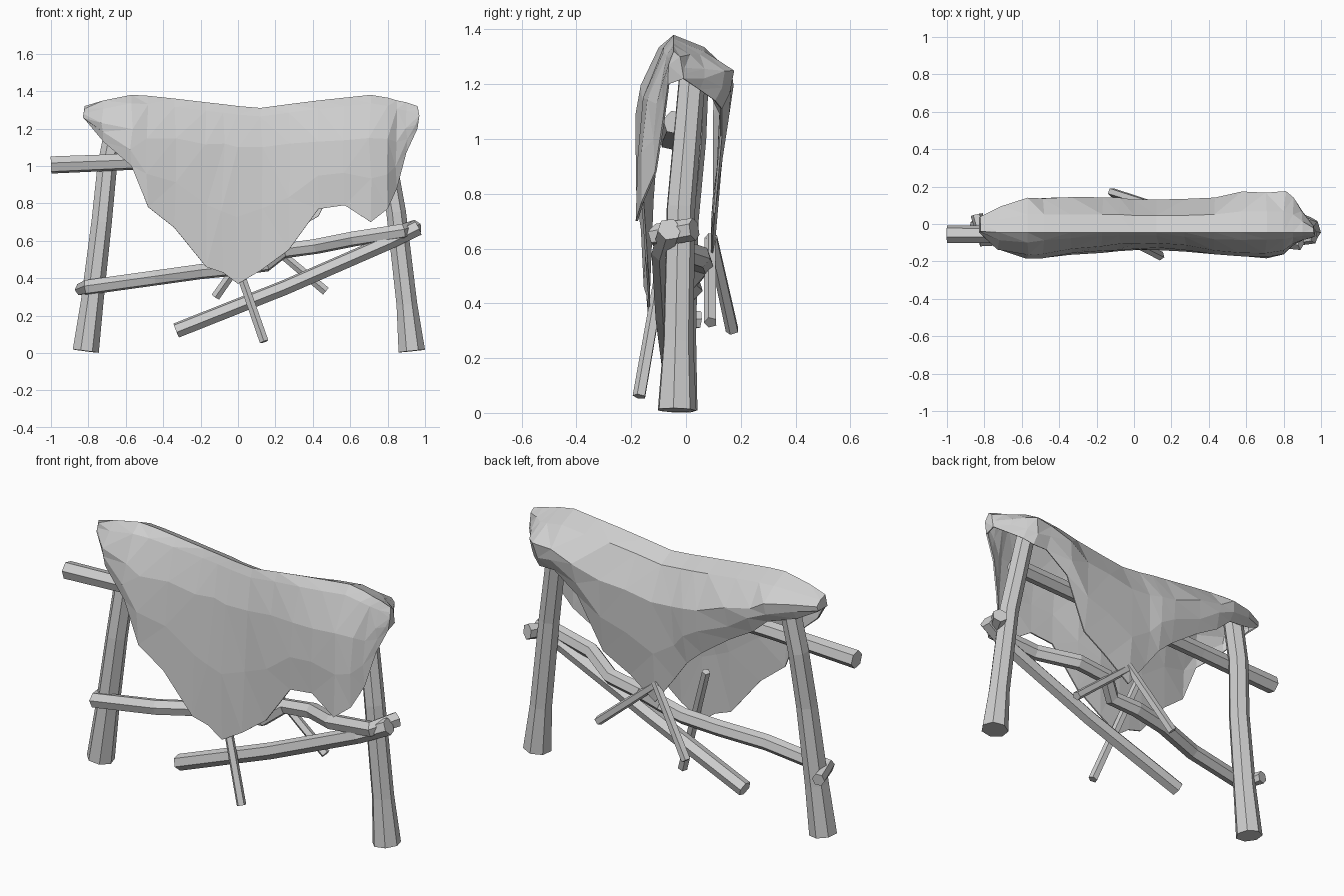
import bpy, bmesh, random
from math import cos, sin, pi
from mathutils import Vector

random.seed(4)
cube = bpy.data.objects.get("Cube")
if cube:
    bpy.data.objects.remove(cube, do_unlink=True)

# one plain grey for everything
grey = bpy.data.materials.new("plain_grey")
grey.use_nodes = True
grey.diffuse_color = (0.62, 0.62, 0.62, 1)
shader = next(n for n in grey.node_tree.nodes if n.type == 'BSDF_PRINCIPLED')
shader.inputs["Base Color"].default_value = grey.diffuse_color


def finish(name, bm):
    bmesh.ops.recalc_face_normals(bm, faces=bm.faces[:])
    mesh = bpy.data.meshes.new(name)
    bm.to_mesh(mesh)
    bm.free()
    mesh.materials.append(grey)
    obj = bpy.data.objects.new(name, mesh)
    bpy.context.scene.collection.objects.link(obj)
    return obj


def branch(name, path, radii, sides=6, turn=0.3):
    """Rough-hewn pole: a faceted tube along a bent path, one radius per point."""
    bm = bmesh.new()
    pts = [Vector(p) for p in path]
    last = len(pts) - 1
    main = (pts[-1] - pts[0]).normalized()
    guide = Vector((0, 1, 0)) if abs(main.y) < 0.8 else Vector((0, 0, 1))
    rings = []
    for i, p in enumerate(pts):
        along = (pts[min(i + 1, last)] - pts[max(i - 1, 0)]).normalized()
        u = along.cross(guide).normalized()
        v = along.cross(u)
        r = radii[min(i, len(radii) - 1)]
        ring = []
        for k in range(sides):
            a = turn + 2 * pi * k / sides
            ring.append(bm.verts.new(p + (u * cos(a) + v * sin(a)) * r))
        rings.append(ring)
    for a, b in zip(rings, rings[1:]):
        for k in range(sides):
            n = (k + 1) % sides
            bm.faces.new((a[k], a[n], b[n], b[k]))
    bm.faces.new(rings[0])
    bm.faces.new(rings[-1])
    return finish(name, bm)


# draped hide: x, ridge height, front y, back y, front hem height, back hem height
stations = [
    (-.82, 1.32, -.04, .04, 1.25, 1.25),
    (-.72, 1.35, -.14, .09, 1.13, 1.2),
    (-.57, 1.38, -.19, .14, 1.0, 1.16),
    (-.48, 1.375, -.19, .14, .78, 1.08),
    (-.34, 1.36, -.17, .14, .67, 1.0),
    (-.17, 1.34, -.155, .14, .46, .88),
    (-.08, 1.33, -.145, .14, .43, .8),
    (0, 1.32, -.14, .13, .37, .69),
    (.12, 1.31, -.14, .13, .44, .53),
    (.27, 1.33, -.15, .13, .55, .64),
    (.43, 1.35, -.17, .14, .77, .73),
    (.57, 1.365, -.18, .17, .79, 1.01),
    (.71, 1.38, -.19, .17, .7, 1.11),
    (.8, 1.365, -.17, .17, .77, 1.11),
    (.85, 1.35, -.12, .14, .88, 1.14),
    (.9, 1.34, -.09, .07, 1.07, 1.18),
    (.96, 1.32, -.07, 0, 1.2, 1.22),
]


def flap(x, top, y_ridge, y_side, hem, lean):
    """Points down one side of the hide; a long leaning flap slopes out to its hem."""
    drop = top - hem
    lean *= min(1, drop / .9)
    shoulder = min(.22, drop / 2)
    rows = [(min(.045, drop / 5), .52 - .35 * lean), (shoulder, 1 - .35 * lean),
            ((shoulder + drop) / 2, .97 - .07 * lean), (drop, .82 + .18 * lean)]
    out = []
    for i, (d, w) in enumerate(rows):
        wobble = random.uniform(-.012, .012) if i in (1, 2) else 0
        out.append(Vector((x + wobble, y_ridge + (y_side - y_ridge) * w + wobble / 2,
                           top - d + wobble)))
    return out


bm = bmesh.new()
columns = []
for x, top, front, back, hem_f, hem_b in stations:
    y_ridge = max(front, -.045)
    line = flap(x, top, y_ridge, front, hem_f, 1)[::-1]
    line.append(Vector((x, y_ridge, top)))
    line += flap(x, top, y_ridge, back, hem_b, 0)
    columns.append([bm.verts.new(p) for p in line])
for a, b in zip(columns, columns[1:]):
    for k in range(len(a) - 1):
        bm.faces.new((a[k], b[k], b[k + 1], a[k + 1]))
# folded-over ends
bm.faces.new(columns[0])
bm.faces.new(columns[-1])
bmesh.ops.triangulate(bm, faces=bm.faces[:], quad_method='SHORT_EDGE')
hide = finish("draped_hide", bm)
thick = hide.modifiers.new("thickness", 'SOLIDIFY')
thick.thickness = 0.008

# upright legs, flared at the foot
branch("left_leg", [(.928, -.035, .01), (.902, -.03, .26), (.845, -.02, .75), (.755, .025, 1.27)],
       (.073, .057, .054, .05), 7)
branch("right_leg", [(-.815, -.03, .01), (-.78, -.025, .28), (-.73, -.01, .7),
                     (-.7, .02, 1.0), (-.65, .03, 1.25)], (.072, .062, .056, .054), 7)

# long rails
branch("top_rail", [(-1, -.055, 1.005), (-.5, -.055, 1.025), (.8, -.04, 1.06)], (.048, .045))
branch("bent_rail", [(-.84, .05, .34), (-.81, -.08, .35), (-.45, -.06, .4), (-.2, 0, .435),
                     (0, .02, .455), (.15, 0, .475), (.24, .06, .545), (.42, .05, .57),
                     (.62, -.07, .61), (.88, -.1, .65), (.945, .03, .67)], (.034, .042))
branch("sloping_rail", [(.96, -.06, .67), (.8, -.085, .59), (.25, -.07, .35), (-.33, -.04, .12)],
       (.045, .042))

# thin sticks under the hide
sticks = {
    "front_stick": [(.14, -.17, .06), (-.08, -.06, .69)],
    "back_right_stick": [(-.12, .17, .3), (.12, .095, .64)],
    "back_left_stick": [(.47, .09, .33), (.1, .09, .64)],
}
for name, path in sticks.items():
    branch(name, path, (.025, .022), 5)
